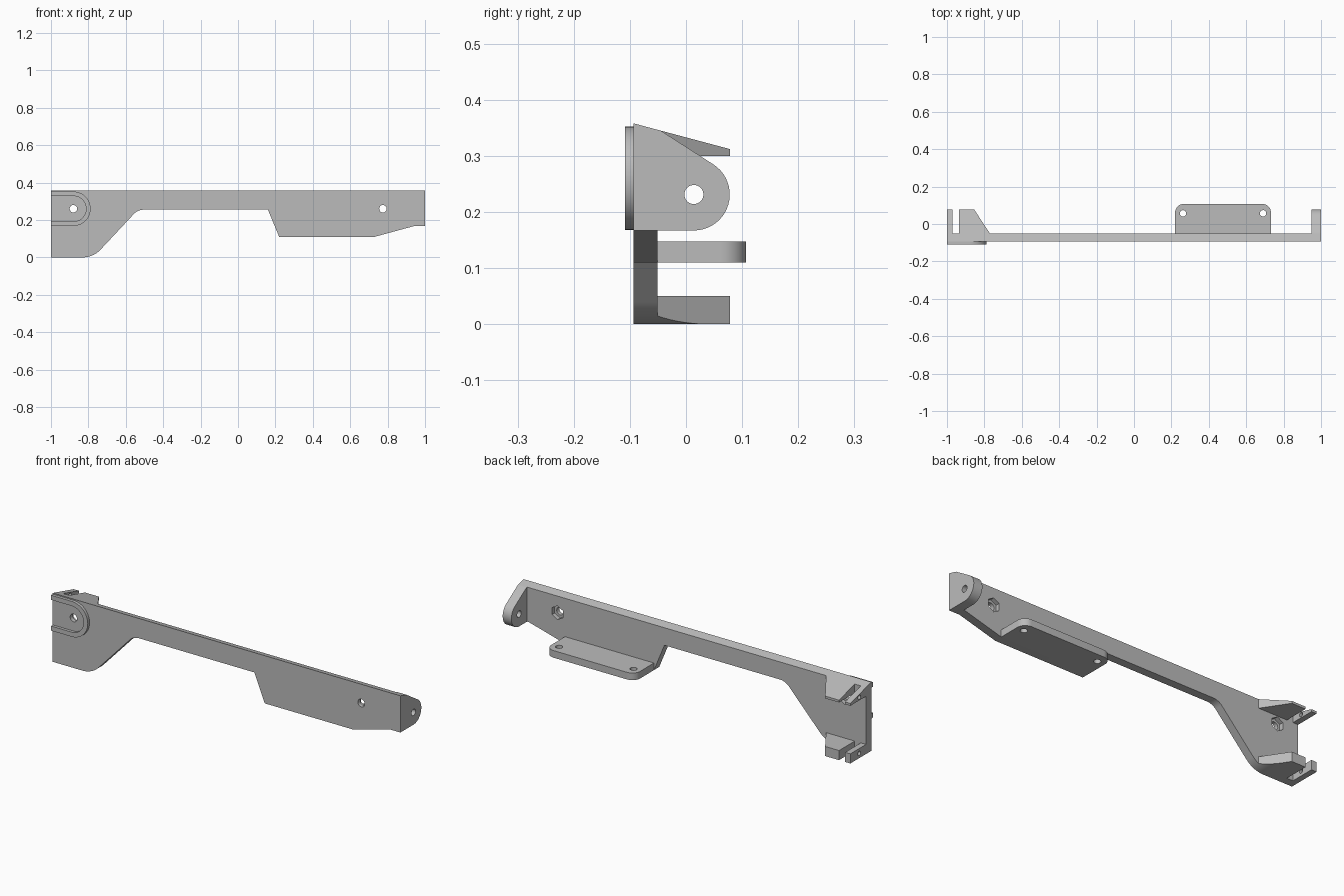
import bpy
import bmesh
from math import sin, cos, radians

if "Cube" in bpy.data.objects:
    bpy.data.objects.remove(bpy.data.objects["Cube"], do_unlink=True)

grey = bpy.data.materials.new("plain grey")
grey.use_nodes = True
grey.diffuse_color = (0.5, 0.5, 0.5, 1)
grey.node_tree.nodes["Principled BSDF"].inputs["Base Color"].default_value = grey.diffuse_color

FRONT, BACK, END, TOP = -0.094, -0.051, 0.078, 0.358


def arc(cx, cy, r, start, stop, n=12):
    angles = [radians(start + (stop - start) * i / n) for i in range(n + 1)]
    return [(cx + r * cos(a), cy + r * sin(a)) for a in angles]


def circle(cx, cy, r, n=32, turn=0):
    return arc(cx, cy, r, turn, turn + 360, n)[:-1]


def top_at(y):
    """Height of the sloping upper surface."""
    return TOP - 0.267 * (y - FRONT)


def prism(name, outline, axis, lo, hi, sloped=False):
    """Extrude a 2D outline along an axis, optionally with the sloping top."""
    place = {"x": lambda p, d: (d, p[0], p[1]),
             "y": lambda p, d: (p[0], d, p[1]),
             "z": lambda p, d: (p[0], p[1], d)}[axis]
    bm = bmesh.new()
    rings = [[bm.verts.new(place(p, d)) for p in outline] for d in (lo, hi)]
    bm.faces.new(rings[0])
    bm.faces.new(rings[1])
    n = len(outline)
    for i in range(n):
        j = (i + 1) % n
        bm.faces.new((rings[0][i], rings[0][j], rings[1][j], rings[1][i]))
    if sloped:
        for v in bm.verts:
            if v.co.z > TOP - 0.001:
                v.co.z = top_at(v.co.y)
    bmesh.ops.recalc_face_normals(bm, faces=bm.faces)
    mesh = bpy.data.meshes.new(name)
    bm.to_mesh(mesh)
    bm.free()
    mesh.materials.append(grey)
    obj = bpy.data.objects.new(name, mesh)
    bpy.context.collection.objects.link(obj)
    return obj


def carve(obj, cutter, operation="DIFFERENCE"):
    """Apply a boolean and discard the cutter."""
    mod = obj.modifiers.new("carve", "BOOLEAN")
    mod.operation, mod.solver, mod.object = operation, "EXACT", cutter
    bpy.context.view_layer.objects.active = obj
    bpy.ops.object.modifier_apply(modifier=mod.name)
    bpy.data.objects.remove(cutter, do_unlink=True)


# Long arm plate with a deep left end and a stepped right end
outline = [(-1, 0), *arc(-0.83, 0.13, 0.13, -90, -44),
           *arc(-0.505, 0.185, 0.07, 136, 90, 8),
           (0.16, 0.255), (0.22, 0.11), (0.73, 0.11), (0.94, 0.167),
           (1, 0.167), (1, TOP), (-1, TOP)]
plate = prism("arm_plate", outline, "y", FRONT, BACK, sloped=True)
parts = [plate]

# Bolt holes with hexagonal nut pockets at the back
for x in (-0.88, 0.775):
    carve(plate, prism("bolt_cutter", circle(x, 0.26, 0.02), "y", -0.2, 0))
    carve(plate, prism("nut_cutter", circle(x, 0.26, 0.036, 6, 30), "y", BACK - 0.022, 0))

# Raised U-shaped rib around the left bolt, open to the end
rib = [(-1, 0.168), *arc(-0.88, 0.26, 0.092, -90, 90, 24), (-1, 0.352),
       (-1, 0.328), *arc(-0.88, 0.26, 0.068, 90, -90, 24), (-1, 0.192)]
parts.append(prism("raised_rib", rib, "y", -0.109, FRONT))

# Rounded end flange with pivot hole
flange_outline = [(BACK, 0.167), *arc(0.014, 0.231, 0.064, -90, 57, 20),
                  (-0.045, top_at(-0.045)), (BACK, top_at(BACK))]
flange = prism("end_flange", flange_outline, "x", 0.95, 1)
carve(flange, prism("pivot_cutter", circle(0.014, 0.231, 0.017), "x", 0.9, 1.1))
parts.append(flange)

# Mounting shelf with rounded rear corners and two screw holes
shelf_outline = [(0.22, BACK), (0.732, BACK), *arc(0.687, 0.062, 0.045, 0, 90, 10),
                 *arc(0.265, 0.062, 0.045, 90, 180, 10)]
shelf = prism("mounting_shelf", shelf_outline, "z", 0.11, 0.147)
for x in (0.262, 0.69):
    carve(shelf, prism("screw_cutter", circle(x, 0.057, 0.017), "z", 0, 0.3))
parts.append(shelf)

# Upper and lower slotted tabs: a tapered lug and a narrow drilled strip each
lug_outline = [(-0.935, BACK), (-0.77, BACK), (-0.855, END), (-0.935, END)]
strip_outline = [(-1, BACK), (-0.97, BACK), (-0.97, END), (-1, END)]
for level, lo, hi, hole in (("upper", 0.30, TOP, 0.317), ("lower", 0, 0.05, 0.025)):
    lug = prism(level + "_lug", lug_outline, "z", lo, hi, sloped=True)
    if level == "lower":
        carve(lug, prism("curve_cutter", outline, "y", -0.2, 0.2), "INTERSECT")
    strip = prism(level + "_strip", strip_outline, "z", lo, hi, sloped=True)
    carve(strip, prism("pin_cutter", circle(0.005, hole, 0.011, 20), "x", -1.1, -0.95))
    parts += [lug, strip]

# Smooth the curved walls while keeping edges crisp
bpy.ops.object.select_all(action="DESELECT")
for obj in parts:
    obj.select_set(True)
bpy.context.view_layer.objects.active = plate
bpy.ops.object.shade_smooth_by_angle(angle=radians(30))
